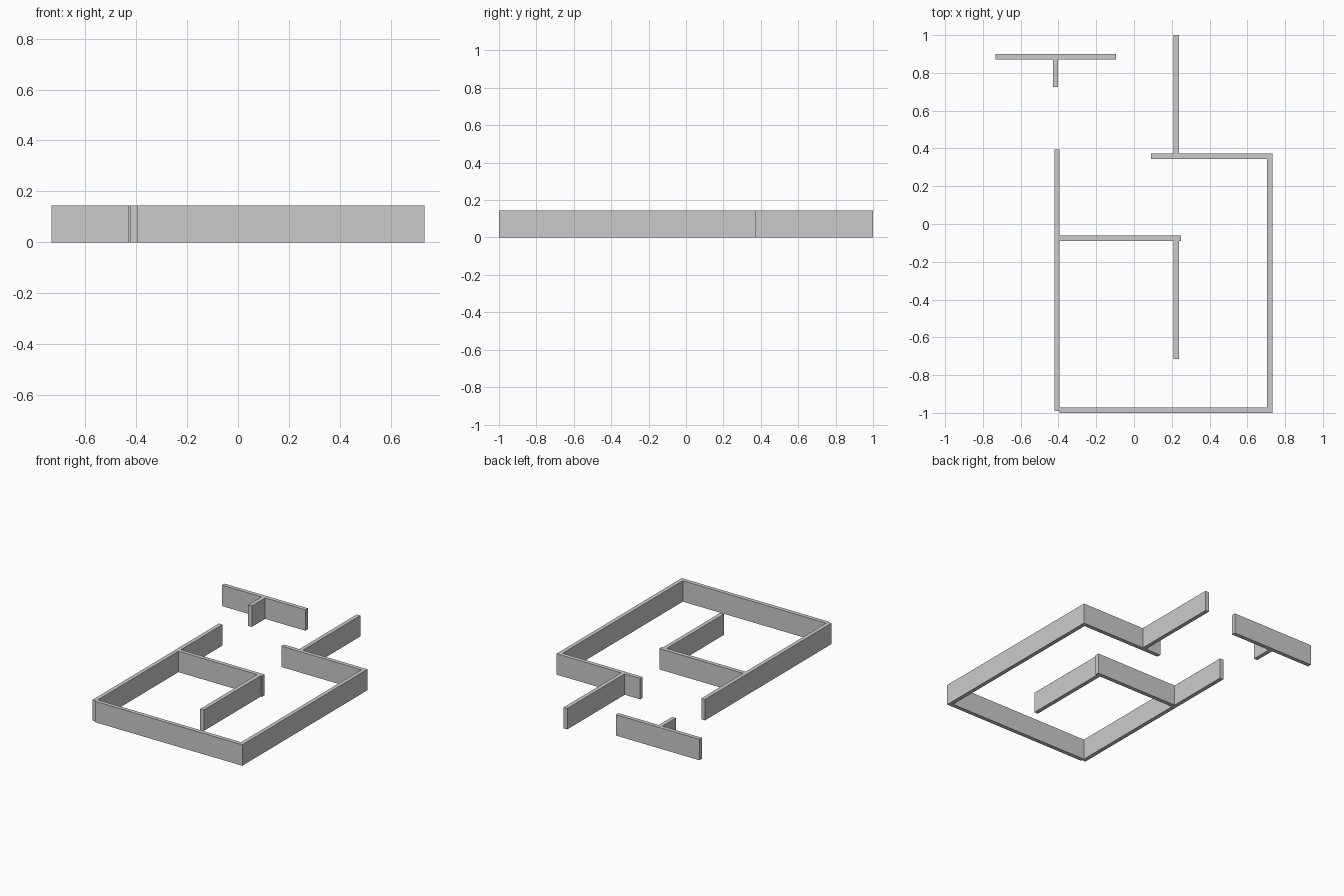
import bpy
import bmesh
from mathutils import Matrix, Vector

if "Cube" in bpy.data.objects:
    bpy.data.objects.remove(bpy.data.objects["Cube"])

HEIGHT = 0.145   # wall height
T = 0.028        # wall thickness


def wall(name, x0, x1, y0, y1):
    """Upright slab standing on the floor, filling the given plan rectangle."""
    bm = bmesh.new()
    bmesh.ops.create_cube(bm, size=1, matrix=Matrix.Diagonal((x1 - x0, y1 - y0, HEIGHT, 1)))
    mesh = bpy.data.meshes.new(name)
    bm.to_mesh(mesh)
    bm.free()
    ob = bpy.data.objects.new(name, mesh)
    ob.location = Vector(((x0 + x1) / 2, (y0 + y1) / 2, HEIGHT / 2))
    bpy.context.collection.objects.link(ob)


def wall_x(name, x0, x1, top):
    wall(name, x0, x1, top - T, top)


def wall_y(name, left, y0, y1):
    wall(name, left, left + T, y0, y1)


# Free-standing T-shaped partition at the back left
wall_x("back_left_wall", -0.733, -0.094, 0.90)
wall_y("back_left_stub", -0.43, 0.725, 0.90 - T)

# Outer enclosure
wall_y("left_wall", -0.422, -0.99, 0.394)
wall_x("front_wall", -0.422 + T, 0.733, -1.0 + T)
wall_y("right_wall", 0.733 - T, -1.0 + T, 0.372)
wall_x("right_return_wall", 0.091, 0.733 - T, 0.372)
wall_y("back_right_wall", 0.21, 0.372, 1.0)

# Inner L-shaped partition
wall_x("inner_cross_wall", -0.422 + T, 0.248, -0.062)
wall_y("inner_spur_wall", 0.21, -0.715, -0.062 - T)
